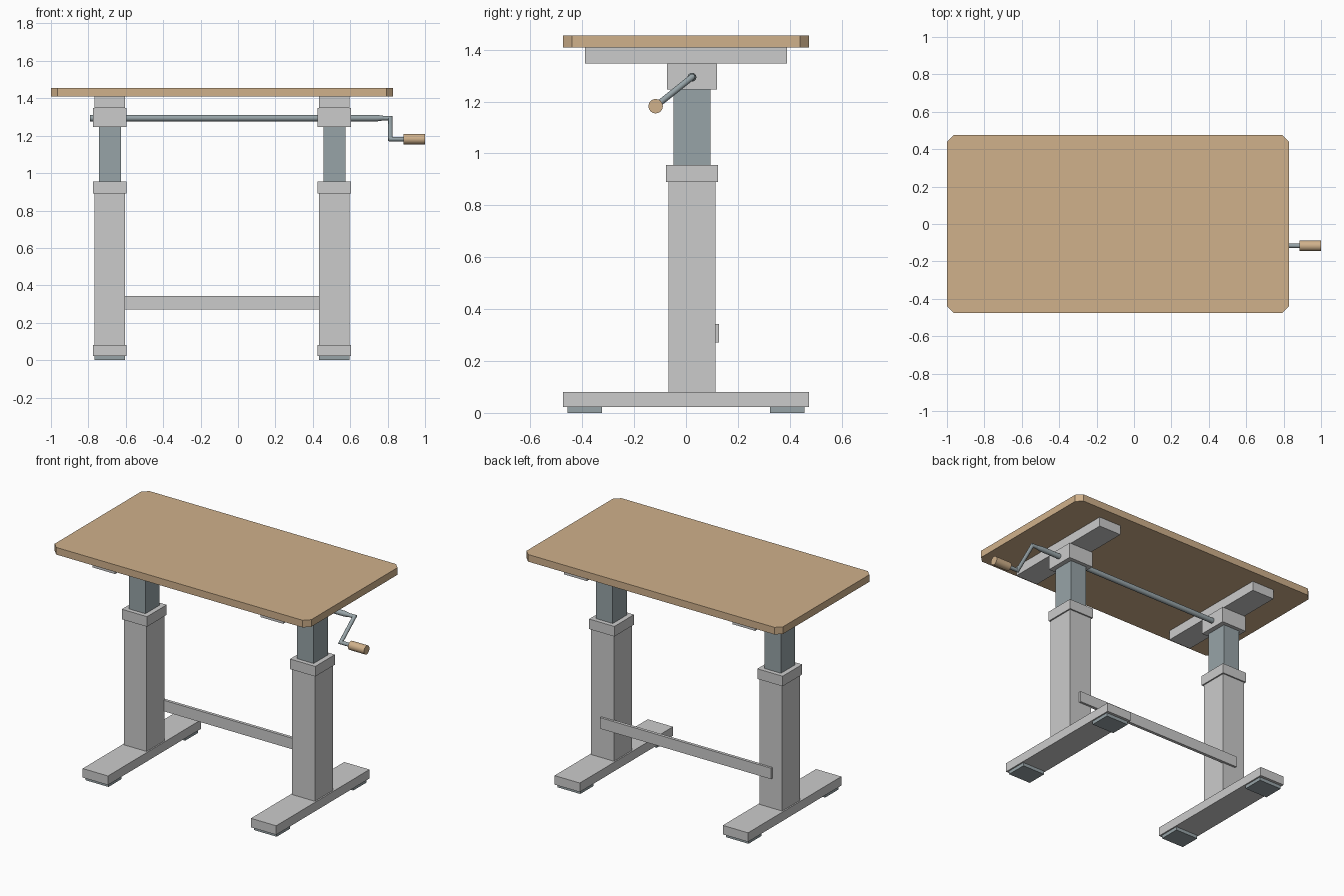
import bpy, bmesh
from mathutils import Vector

if "Cube" in bpy.data.objects:
    bpy.data.objects.remove(bpy.data.objects["Cube"])


def material(name, color):
    m = bpy.data.materials.new(name)
    m.diffuse_color = (*color, 1)
    m.use_nodes = True
    m.node_tree.nodes["Principled BSDF"].inputs["Base Color"].default_value = m.diffuse_color
    return m


WOOD = material("wood", (0.63, 0.44, 0.26))
SLATE = material("dark_steel", (0.31, 0.37, 0.39))


def finish(name, bm, mat=None):
    me = bpy.data.meshes.new(name)
    bmesh.ops.recalc_face_normals(bm, faces=bm.faces)
    bm.to_mesh(me)
    bm.free()
    ob = bpy.data.objects.new(name, me)
    bpy.context.collection.objects.link(ob)
    if mat:
        me.materials.append(mat)
    return ob


def box(name, x, y, z, mat=None, corner=0):
    """Box from (min, max) ranges, optionally with chamfered upright edges."""
    bm = bmesh.new()
    bmesh.ops.create_cube(bm, size=1)
    for v in bm.verts:
        v.co = [r[0] + (c + 0.5) * (r[1] - r[0]) for c, r in zip(v.co, (x, y, z))]
    if corner:
        up = [e for e in bm.edges
              if abs(e.verts[0].co.z - e.verts[1].co.z) > 0.01]
        bmesh.ops.bevel(bm, geom=up, offset=corner, segments=1, affect='EDGES')
    return finish(name, bm, mat)


def tube(name, points, mat, sides=16):
    """Round bar through (x, y, z, radius) points, with mitred bends."""
    bm = bmesh.new()
    pts = [Vector(p[:3]) for p in points]
    rings = []
    side = None
    for i, p in enumerate(pts):
        before = (p - pts[i - 1]).normalized() if i else (pts[1] - p).normalized()
        after = (pts[i + 1] - p).normalized() if i < len(pts) - 1 else before
        plane = (before + after).normalized()
        if side is None:
            side = before.orthogonal().normalized()
        side = (side - before * side.dot(before)).normalized()
        other = before.cross(side)
        ring = bmesh.ops.create_circle(bm, segments=sides, radius=points[i][3])["verts"]
        for v in ring:
            q = side * v.co.x + other * v.co.y
            v.co = p + q - before * (q.dot(plane) / before.dot(plane))
        rings.append(ring)
        # carry the cross-section round the bend
        side = before.rotation_difference(after) @ side
    for a, b in zip(rings, rings[1:]):
        for k in range(sides):
            n = (k + 1) % sides
            bm.faces.new((a[k], a[n], b[n], b[k]))
    bm.faces.new(rings[0])
    bm.faces.new(rings[-1])
    # free the circle edges that are already used by faces from strays
    ob = finish(name, bm, mat)
    bpy.context.view_layer.objects.active = ob
    ob.select_set(True)
    bpy.ops.object.shade_smooth_by_angle()
    ob.select_set(False)
    return ob


def around(c, half):
    return (c - half, c + half)


# tabletop
box("tabletop", (-1, 0.83), (-0.475, 0.475), (1.409, 1.455), WOOD, corner=0.036)

# two telescopic legs
CY = 0.023
for label, cx in (("left", -0.685), ("right", 0.515)):
    wide, mid = around(cx, 0.09), around(cx, 0.081)
    box(label + "_foot", wide, (-0.475, 0.475), (0.022, 0.08))
    for end, s in (("front", -1), ("back", 1)):
        box(f"{label}_{end}_foot_pad", mid, around(s * 0.39, 0.067), (0, 0.022), SLATE)
    box(label + "_outer_column", mid, around(CY, 0.091), (0.08, 0.89))
    box(label + "_collar", wide, around(CY, 0.1), (0.89, 0.955))
    box(label + "_inner_column", around(cx, 0.059), around(CY, 0.072), (0.955, 1.246), SLATE)
    box(label + "_gear_box", wide, around(CY, 0.096), (1.246, 1.347))
    box(label + "_top_support", mid, (-0.39, 0.39), (1.347, 1.409))

# stretcher on the back of the legs
box("stretcher", around(-0.085, 0.61), (0.108, 0.128), (0.272, 0.343))

# drive rod, crank and handle
RZ, HY, HZ = 1.294, -0.117, 1.182
tube("drive_rod", [(-0.79, CY, RZ, 0.017), (0.745, CY, RZ, 0.017),
                   (0.78, CY, RZ, 0.012)], SLATE)
tube("crank_arm", [(0.77, CY, RZ, 0.012), (0.815, CY, RZ, 0.012),
                   (0.815, HY, HZ, 0.012), (0.9, HY, HZ, 0.012)], SLATE)
tube("crank_handle", [(0.886, HY, HZ, 0.028), (1.0, HY, HZ, 0.028)], WOOD)
